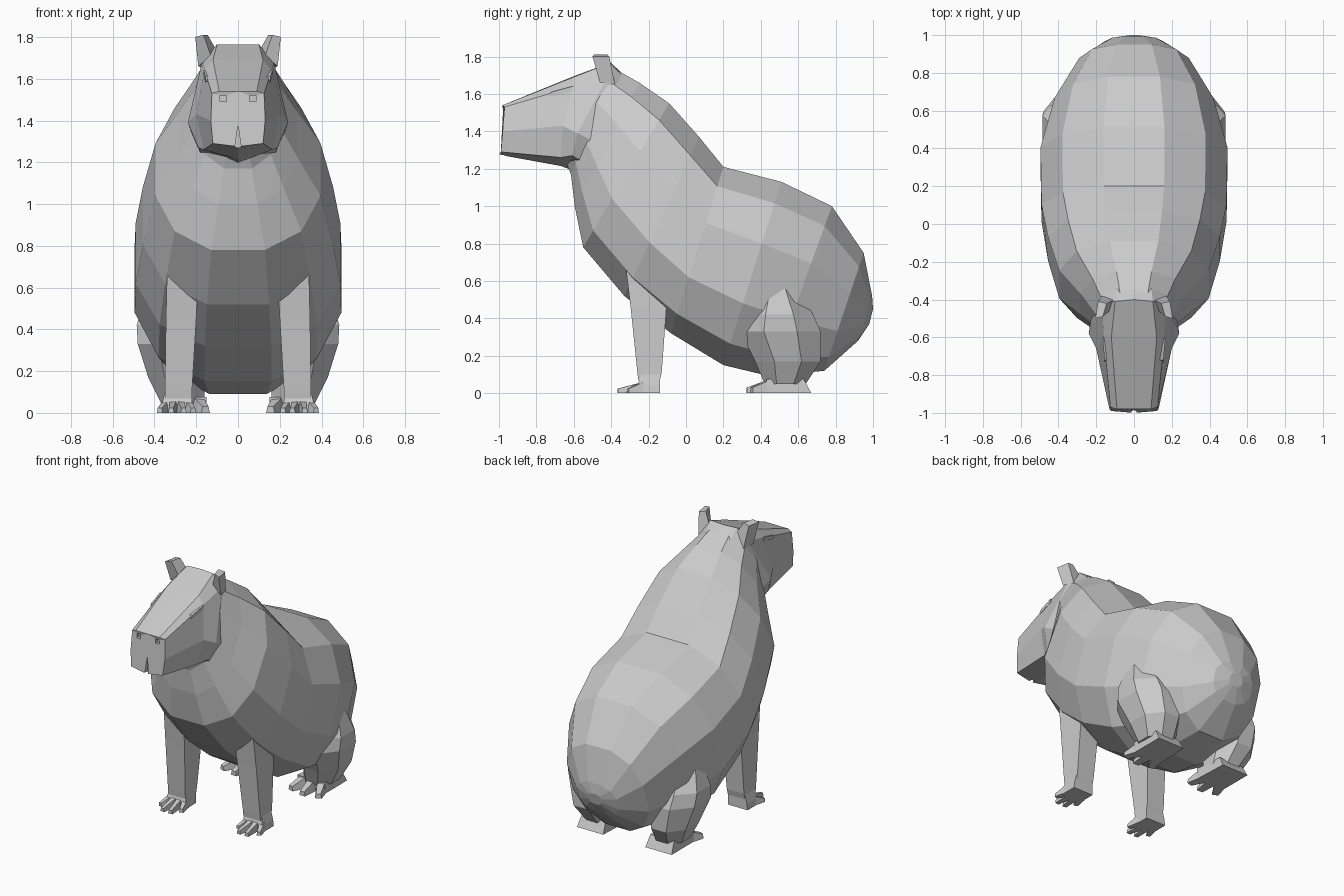
import bpy, bmesh, math
from mathutils import Vector

if "Cube" in bpy.data.objects:
    bpy.data.objects.remove(bpy.data.objects["Cube"])


def loft(name, rings, mirror=False):
    """Skin closed rings of equal length and cap both ends."""
    bm = bmesh.new()
    vs = [[bm.verts.new(p) for p in r] for r in rings]
    n = len(vs[0])
    for a, b in zip(vs, vs[1:]):
        for i in range(n):
            j = (i + 1) % n
            bm.faces.new((a[i], a[j], b[j], b[i]))
    bm.faces.new(vs[0])
    bm.faces.new(vs[-1])
    bmesh.ops.recalc_face_normals(bm, faces=bm.faces[:])
    me = bpy.data.meshes.new(name)
    bm.to_mesh(me)
    bm.free()
    ob = bpy.data.objects.new(name, me)
    bpy.context.collection.objects.link(ob)
    if mirror:
        ob.modifiers.new("mirror", 'MIRROR')
    return ob


def body_ring(ty, tz, by, bz, w, n=12, p=0.85):
    """Squarish oval spanned between a spine point and a belly point."""
    top, bot = Vector((0, ty, tz)), Vector((0, by, bz))
    mid, half = (top + bot) / 2, (top - bot) / 2
    k = math.cos(math.pi / n) ** p
    out = []
    for i in range(n):
        a = (i + 0.5) * 2 * math.pi / n
        s, c = math.sin(a), math.cos(a)
        x = math.copysign(abs(s) ** p, s) / k
        h = math.copysign(abs(c) ** p, c) / k
        out.append(mid + half * h + Vector((x * w, 0, 0)))
    return out


def flat_ring(x0, x1, y0, y1, z, n=8):
    """Horizontal polygon filling the given x and y ranges."""
    k = math.cos(math.pi / n)
    return [((x0 + x1) / 2 + (x1 - x0) / 2 * math.cos((i + .5) * 2 * math.pi / n) / k,
             (y0 + y1) / 2 + (y1 - y0) / 2 * math.sin((i + .5) * 2 * math.pi / n) / k, z)
            for i in range(n)]


def rect(x0, x1, y0, y1, z):
    return [(x0, y0, z), (x1, y0, z), (x1, y1, z), (x0, y1, z)]


def both_sides(half):
    """Close a half profile running from x=0 round to x=0."""
    return half + [(-x, y, z) for x, y, z in half[-2:0:-1]]


# Body: spine y, z, belly y, z, half width
loft("body", [body_ring(*r) for r in (
    (-0.50, 1.69, -0.64, 1.23, 0.17),
    (-0.40, 1.745, -0.615, 1.17, 0.205),
    (-0.25, 1.66, -0.595, 1.00, 0.285),
    (-0.09, 1.55, -0.55, 0.78, 0.395),
    (0.07, 1.37, -0.33, 0.52, 0.455),
    (0.20, 1.21, -0.08, 0.32, 0.49),
    (0.51, 1.13, 0.20, 0.15, 0.495),
    (0.78, 1.00, 0.45, 0.09, 0.42),
    (0.95, 0.75, 0.74, 0.12, 0.29),
    (0.995, 0.52, 0.92, 0.28, 0.15),
    (1.00, 0.45, 0.98, 0.37, 0.05))])

# Head: muzzle, brow and nape sections
head = loft("head", [both_sides(h) for h in (
    [(0, -.98, 1.54), (.09, -.98, 1.54), (.125, -.97, 1.53),
     (.13, -.98, 1.40), (.12, -.99, 1.29), (0, -1.0, 1.275)],
    [(0, -.60, 1.695), (.12, -.60, 1.69), (.16, -.60, 1.64),
     (.20, -.66, 1.43), (.165, -.67, 1.26), (0, -.67, 1.215)],
    [(0, -.40, 1.765), (.10, -.41, 1.765), (.17, -.42, 1.69),
     (.24, -.58, 1.39), (.19, -.61, 1.27), (0, -.63, 1.20)],
    [(0, -.33, 1.70), (.09, -.33, 1.69), (.17, -.34, 1.62),
     (.22, -.46, 1.33), (.17, -.52, 1.22), (0, -.55, 1.15)])])

# Nostrils and split lip are cut into the muzzle
nostril = loft("nostril_cutter", [rect(.055, .085, -1.03, -.955, 1.49),
                                  rect(.055, .085, -1.03, -.955, 1.52)], True)
lip = loft("lip_cutter", [[(-.025, y, 1.2), (.025, y, 1.2), (0, y, 1.38)]
                          for y in (-1.05, -.965)])
for c in (nostril, lip):
    c.hide_render = True
    m = head.modifiers.new("cut", 'BOOLEAN')
    m.object = c

# Eyes: narrow tilted slits
loft("eyes", [[(x, -.73, 1.59), (x, -.72, 1.585), (x + .01, -.61, 1.615),
               (x + .01, -.61, 1.64), (x, -.72, 1.61)] for x in (.12, .156)], True)

# Ears
loft("ears", [
    [(.10, -.40, 1.73), (.17, -.38, 1.65), (.19, -.46, 1.66), (.13, -.46, 1.71)],
    [(.145, -.42, 1.81), (.19, -.41, 1.80), (.205, -.50, 1.80), (.165, -.49, 1.81)]], True)

# Front legs
loft("front_legs", [
    flat_ring(.22, .35, -.255, -.14, .07, 4),
    flat_ring(.22, .35, -.26, -.13, .11, 4),
    flat_ring(.20, .345, -.295, -.105, .45, 4),
    flat_ring(.19, .34, -.32, -.09, .66, 4)], True)

# Front paws
loft("front_paws", [rect(.22, .37, -.26, -.14, 0), rect(.22, .365, -.26, -.14, .04),
                    rect(.22, .35, -.24, -.14, .10)], True)

# Hind legs: ankle, haunch, thigh
loft("hind_legs", [
    flat_ring(.16, .37, .42, .64, .05),
    flat_ring(.16, .43, .37, .72, .17),
    flat_ring(.14, .48, .29, .72, .33),
    flat_ring(.14, .485, .32, .68, .42),
    flat_ring(.16, .44, .40, .58, .57)], True)

# Hind feet
loft("hind_feet", [
    [(.15, .43, 0), (.36, .43, 0), (.36, .67, 0), (.16, .67, 0)],
    [(.15, .43, .075), (.36, .43, .075), (.35, .63, .075), (.17, .63, .075)]], True)


def toe(name, x0, y0, x1, y1, w, h):
    """Tapered toe from the paw to its tip."""
    d = Vector((x1 - x0, y1 - y0, 0)).normalized()
    s = Vector((-d.y, d.x, 0))
    rings = []
    for x, y, r, t in ((x0, y0, w, h), (x1, y1, w * .6, h * .4)):
        c = Vector((x, y, 0))
        rings.append([c - s * r, c + s * r, c + s * r * .7 + Vector((0, 0, t)),
                      c - s * r * .7 + Vector((0, 0, t))])
    loft(name, rings, True)


# Toes: four in front, three behind
for i, (x0, x1, y1) in enumerate(((.24, .215, -.31), (.275, .26, -.365),
                                  (.31, .32, -.365), (.345, .375, -.31))):
    toe(f"front_toe_{i + 1}", x0, -.23, x1, y1, .024, .06)
for i, (x0, x1, y1) in enumerate(((.19, .155, .35), (.255, .26, .325), (.32, .365, .35))):
    toe(f"hind_toe_{i + 1}", x0, .45, x1, y1, .036, .075)
